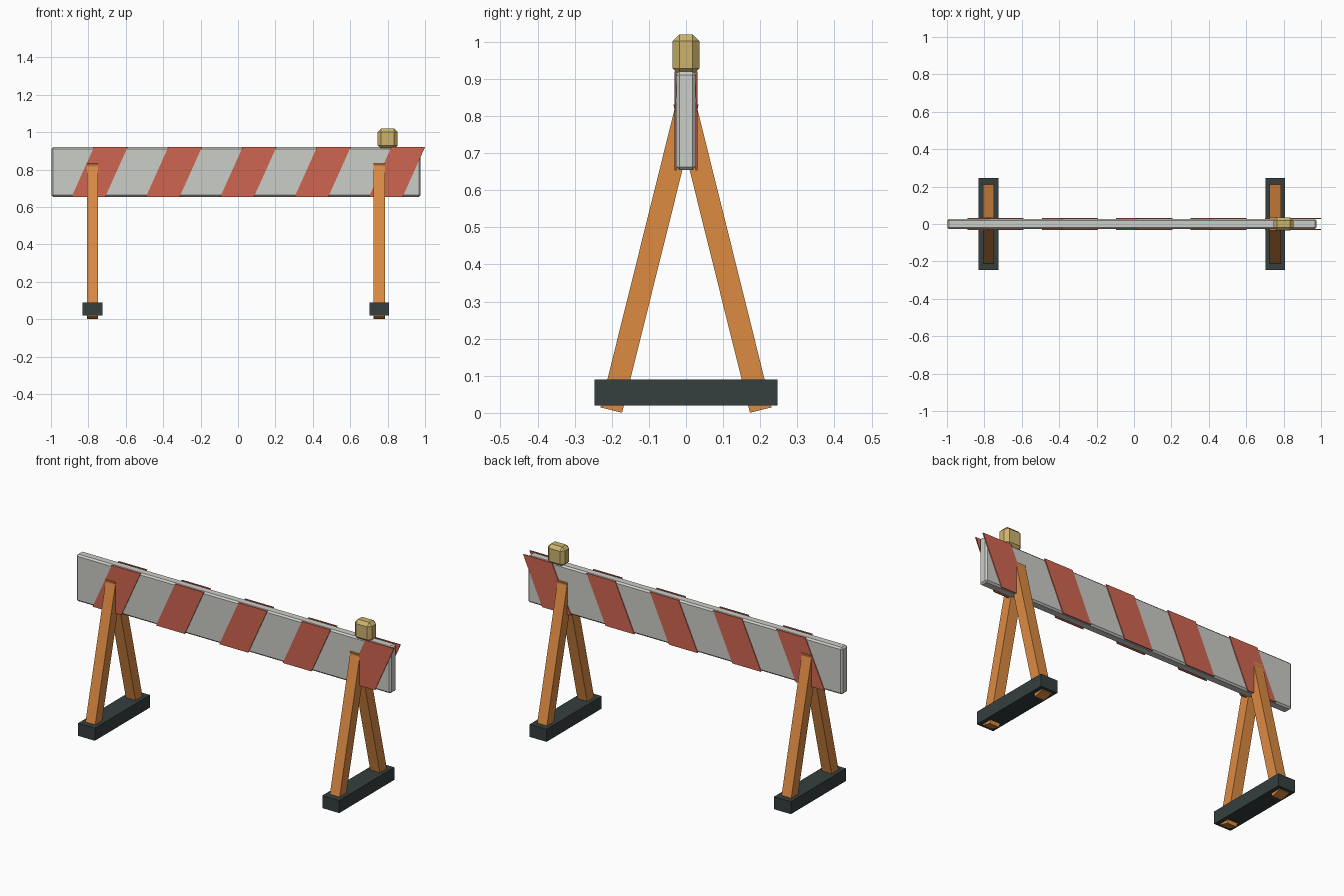
import bpy
import bmesh
from math import atan
from mathutils import Matrix, Vector

if "Cube" in bpy.data.objects:
    bpy.data.objects.remove(bpy.data.objects["Cube"], do_unlink=True)


def material(name, rgb):
    mat = bpy.data.materials.new(name)
    mat.use_nodes = True
    color = (*rgb, 1)
    mat.diffuse_color = color
    mat.node_tree.nodes["Principled BSDF"].inputs["Base Color"].default_value = color
    return mat


WHITE = material("board white", (0.60, 0.61, 0.57))
RED = material("stripe red", (0.62, 0.13, 0.08))
ORANGE = material("leg orange", (0.72, 0.26, 0.055))
DARK = material("foot dark grey", (0.036, 0.049, 0.049))
YELLOW = material("lamp yellow", (0.61, 0.45, 0.15))


def box(name, center, size, mat, bevel=0, tilt=0, shear=0):
    """Box with optional bevel, tilt about x, and sideways lean of x over z."""
    bm = bmesh.new()
    bmesh.ops.create_cube(bm, size=1)
    bmesh.ops.scale(bm, vec=size, verts=bm.verts)
    for v in bm.verts:
        v.co.x += shear * v.co.z / size[2]
    if bevel:
        bmesh.ops.bevel(bm, geom=bm.edges[:], offset=bevel, segments=1,
                        affect='EDGES', profile=0.5)
    bm.transform(Matrix.Translation(center) @ Matrix.Rotation(tilt, 4, 'X'))
    mesh = bpy.data.meshes.new(name)
    bm.to_mesh(mesh)
    bm.free()
    mesh.materials.append(mat)
    obj = bpy.data.objects.new(name, mesh)
    bpy.context.collection.objects.link(obj)
    return obj


# Barrier board
box("board", (-0.011, 0, 0.787), (1.974, 0.054, 0.266), WHITE, bevel=0.009)

# Slanted stripe plates on both faces; the last pair overhangs the end
for i in range(5):
    for side, label in ((-1, "front"), (1, "back")):
        box(f"{label}_stripe_{i + 1}", (-0.74 + i * 0.3975, side * 0.0285, 0.787),
            (0.18, 0.006, 0.267), RED, shear=0.12)

# Trestles: two crossing legs through a foot bar
foot_end = Vector((0, -0.2015, 0.0075))
top_end = Vector((0, 0.005, 0.838))
span = top_end - foot_end
lean = atan(span.y / span.z)
for x, label in ((-0.778, "right"), (0.755, "left")):
    box(f"{label}_foot", (x, 0, 0.055), (0.106, 0.494, 0.071), DARK)
    mid = (foot_end + top_end) / 2
    for side, face in ((1, "front"), (-1, "back")):
        box(f"{label}_{face}_leg", (x, side * mid.y, mid.z),
            (0.061, 0.06, span.length), ORANGE, tilt=-side * lean)

# Warning lamp on top of the board
box("lamp", (0.8, 0, 0.965), (0.106, 0.072, 0.11), YELLOW, bevel=0.018)
